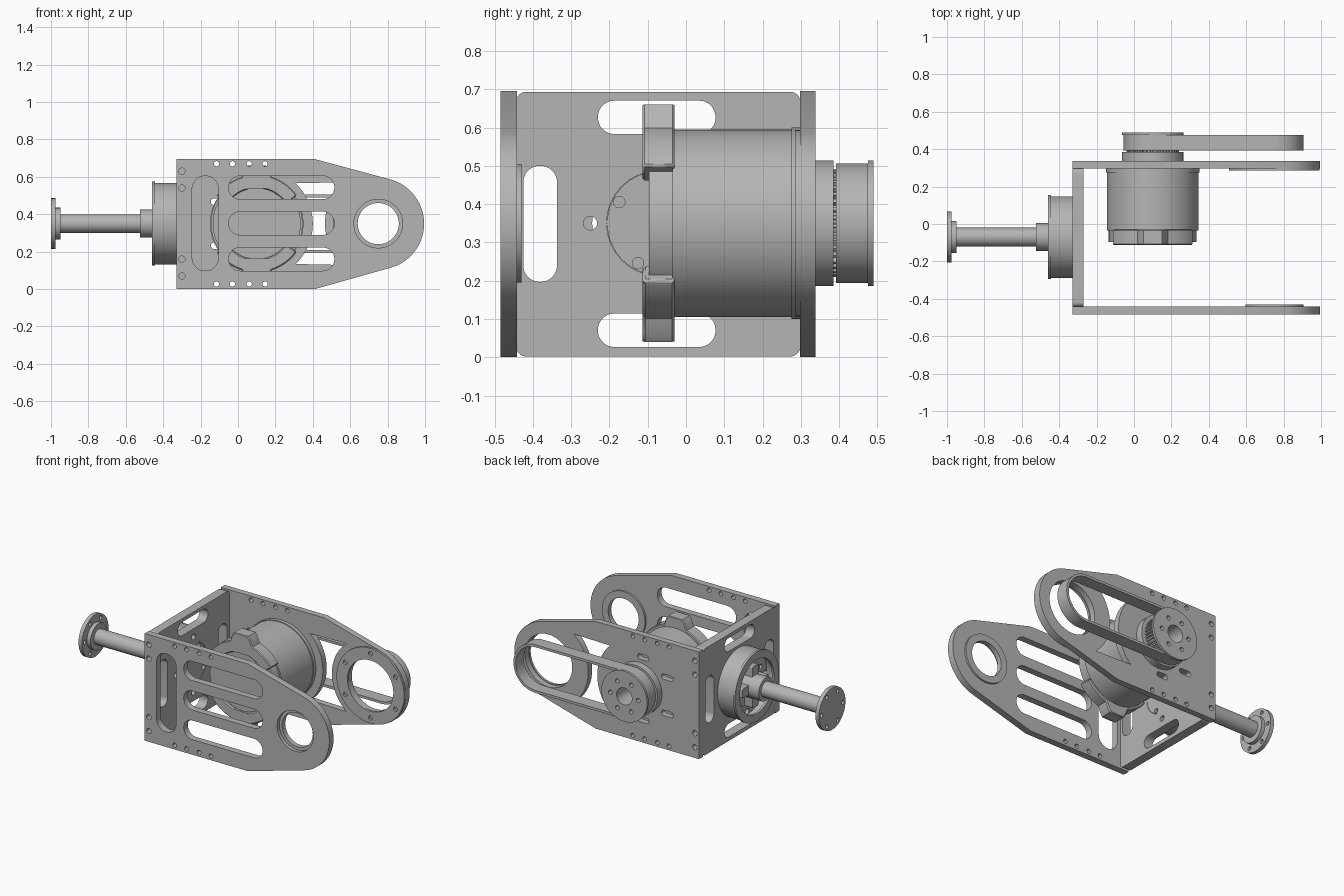
import bpy, bmesh
from math import cos, sin, pi, radians

if "Cube" in bpy.data.objects:
    bpy.data.objects.remove(bpy.data.objects["Cube"], do_unlink=True)

grey = bpy.data.materials.new("machined grey")
grey.use_nodes = True
tone = (0.46, 0.46, 0.46, 1)
grey.diffuse_color = tone
grey.node_tree.nodes["Principled BSDF"].inputs["Base Color"].default_value = tone

parts = []
MID = 0.35            # height of all axes
MOTOR = (0.10, MID)   # motor axis in x, z
PIVOT = (0.75, MID)   # joint axis in x, z
SHAFT = (-0.07, MID)  # shaft axis in y, z


# ---- outline helpers ----
def arc(c, r, a, b, n=24):
    return [(c[0] + r * cos(radians(a + (b - a) * i / n)),
             c[1] + r * sin(radians(a + (b - a) * i / n))) for i in range(n + 1)]


def circle(c, r, n=64):
    return arc(c, r, 0, 360, n)[:-1]


def bolt_ring(c, ring, r, count, start=0):
    return [circle(p, r, 16) for p in arc(c, ring, start, start + 360, count)[:-1]]


def rounded(x0, x1, y0, y1, r):
    return (arc((x1 - r, y1 - r), r, 0, 90, 12) + arc((x0 + r, y1 - r), r, 90, 180, 12)
            + arc((x0 + r, y0 + r), r, 180, 270, 12) + arc((x1 - r, y0 + r), r, 270, 360, 12))


def slot(x0, x1, y0, y1):
    return rounded(x0, x1, y0, y1, min(x1 - x0, y1 - y0) / 2 - 0.001)


def flip(points):
    return [(x, 2 * MID - z) for x, z in points]


# ---- extrude outline with holes along x or y ----
def prism(name, axis, lo, hi, outline, holes=()):
    curve = bpy.data.curves.new(name, 'CURVE')
    curve.dimensions = '2D'
    curve.fill_mode = 'BOTH'
    curve.extrude = (hi - lo) / 2
    for pts in [outline, *holes]:
        s = curve.splines.new('POLY')
        s.points.add(len(pts) - 1)
        for p, (u, v) in zip(s.points, pts):
            p.co = (u, v, 0, 1)
        s.use_cyclic_u = True
    tmp = bpy.data.objects.new(name + "_curve", curve)
    bpy.context.collection.objects.link(tmp)
    deps = bpy.context.evaluated_depsgraph_get()
    mesh = bpy.data.meshes.new_from_object(tmp.evaluated_get(deps))
    bpy.data.objects.remove(tmp, do_unlink=True)
    mid = (lo + hi) / 2
    for v in mesh.vertices:
        a, b, d = v.co
        v.co = (a, d + mid, b) if axis == 'y' else (d + mid, a, b)
    bm = bmesh.new()
    bm.from_mesh(mesh)
    bmesh.ops.remove_doubles(bm, verts=bm.verts, dist=1e-5)
    bmesh.ops.recalc_face_normals(bm, faces=bm.faces)
    bm.to_mesh(mesh)
    bm.free()
    mesh.materials.clear()
    mesh.materials.append(grey)
    ob = bpy.data.objects.new(name, mesh)
    bpy.context.collection.objects.link(ob)
    parts.append(ob)
    return ob


# ---- side plates ----
side = [(-0.33, 0), (0.41, 0)] + arc(PIVOT, 0.245, -75, 75, 40) + [(0.41, 0.695), (-0.33, 0.695)]
screws = [circle((-0.3, z), 0.017, 16) for z in (0.07, 0.16, 0.54, 0.63)]
screws += [circle((x, z), 0.014, 16) for x in (-0.115, -0.03, 0.06, 0.145) for z in (0.027, 0.67)]

windows = [slot(-0.05, 0.515, z, z + 0.124) for z in (0.098, 0.29, 0.481)]
windows.append(slot(-0.245, -0.105, 0.098, 0.605))
prism("front_plate", 'y', -0.485, -0.442, side, screws + windows + [circle(PIVOT, 0.13)])
prism("front_bearing_ring", 'y', -0.462, -0.43, circle(PIVOT, 0.155), [circle(PIVOT, 0.11)])

crescent = arc(MOTOR, 0.3, -46, 46) + arc(PIVOT, 0.285, 129, 231)
mounts = [slot(x, x + 0.09, z, z + 0.035) for x in (-0.145, 0.08) for z in (0.46, 0.205)]
mounts = [slot(-0.145, -0.06, 0.45, 0.485), slot(-0.145, -0.06, 0.215, 0.25),
          slot(0.03, 0.11, 0.535, 0.57), slot(0.03, 0.11, 0.13, 0.165)]
prism("back_plate", 'y', 0.298, 0.338, side, screws + mounts + [crescent, circle(PIVOT, 0.17)])
prism("back_bearing_flange", 'y', 0.285, 0.3, circle(PIVOT, 0.243),
      [circle(PIVOT, 0.165)] + bolt_ring(PIVOT, 0.208, 0.014, 6, 30))

# ---- base plate joining the sides ----
base_holes = [slot(-0.23, 0.077, z, z + 0.087) for z in (0.027, 0.583)]
base_holes += [slot(y, y + 0.088, 0.197, 0.5) for y in (-0.425, 0.185)]
base_holes += bolt_ring(SHAFT, 0.18, 0.018, 4) + [circle(SHAFT, 0.137)]
prism("base_plate", 'x', -0.33, -0.27, rounded(-0.443, 0.298, 0.002, 0.693, 0.025), base_holes)
prism("base_bearing_cap", 'x', -0.34, -0.272, circle(SHAFT, 0.136),
      bolt_ring(SHAFT, 0.118, 0.015, 4, 62))

# ---- shaft housing ----
prism("housing_rim", 'x', -0.445, -0.33, circle(SHAFT, 0.218), [circle(SHAFT, 0.2)])
prism("housing_lip", 'x', -0.46, -0.445, circle(SHAFT, 0.225), [circle(SHAFT, 0.175)])
prism("housing_floor", 'x', -0.39, -0.331, circle(SHAFT, 0.201),
      bolt_ring(SHAFT, 0.18, 0.018, 4) + bolt_ring(SHAFT, 0.15, 0.014, 8, 22))
cy, cz = SHAFT
prism("hub_spoke_wide", 'x', -0.45, -0.39, rounded(cy - 0.135, cy + 0.135, cz - 0.03, cz + 0.03, 0.01))
prism("hub_spoke_tall", 'x', -0.45, -0.39, rounded(cy - 0.03, cy + 0.03, cz - 0.135, cz + 0.135, 0.01))

# ---- shaft and end flange ----
prism("shaft_hub", 'x', -0.525, -0.39, circle(SHAFT, 0.075))
prism("shaft", 'x', -0.95, -0.52, circle(SHAFT, 0.05))
prism("end_collar", 'x', -0.976, -0.95, circle(SHAFT, 0.085))
prism("end_flange", 'x', -1.0, -0.975, circle(SHAFT, 0.136), bolt_ring(SHAFT, 0.11, 0.013, 6))

# ---- motor ----
prism("motor_body", 'y', -0.035, 0.28, circle(MOTOR, 0.245, 96))
prism("motor_rear_cap", 'y', 0.275, 0.3, circle(MOTOR, 0.25, 96))
prism("motor_front_cap", 'y', -0.097, -0.03, circle(MOTOR, 0.235, 96))
mx = MOTOR[0]
clamp = (arc(MOTOR, 0.262, 35, 72) + [(mx + 0.065, 0.64), (mx + 0.05, 0.66), (mx - 0.05, 0.66),
         (mx - 0.065, 0.64)] + arc(MOTOR, 0.262, 108, 145) + arc(MOTOR, 0.19, 145, 35))
for name, shape in (("motor_clamp_top", clamp), ("motor_clamp_bottom", flip(clamp))):
    ob = prism(name, 'y', -0.113, -0.03, shape)
    bevel = ob.modifiers.new("edge", 'BEVEL')
    bevel.width = 0.01
    bevel.segments = 1
    bevel.limit_method = 'ANGLE'
    bevel.angle_limit = radians(60)

# ---- toothed pulley and belt ----
bolts = bolt_ring(MOTOR, 0.1, 0.014, 6) + [circle(MOTOR, 0.055, 32)]
prism("pulley_base", 'y', 0.336, 0.385, circle(MOTOR, 0.164), bolts)
teeth = []
for i in range(40):
    a = i * 9
    for r, off in ((0.128, 0), (0.128, 3.5), (0.14, 4.5), (0.14, 8)):
        teeth += arc(MOTOR, r, a + off, a + off, 1)[:1]
prism("pulley_teeth", 'y', 0.385, 0.475, teeth, bolts)
prism("pulley_flange", 'y', 0.475, 0.49, circle(MOTOR, 0.164), bolts)


def loop(r):
    return arc(PIVOT, r, -90, 90, 32) + arc(MOTOR, r, 90, 270, 32)


prism("drive_belt", 'y', 0.392, 0.475, loop(0.156), [loop(0.14)])

# ---- shading ----
bpy.ops.object.select_all(action='DESELECT')
for ob in parts:
    ob.select_set(True)
bpy.context.view_layer.objects.active = parts[0]
bpy.ops.object.shade_smooth_by_angle(angle=radians(30))
